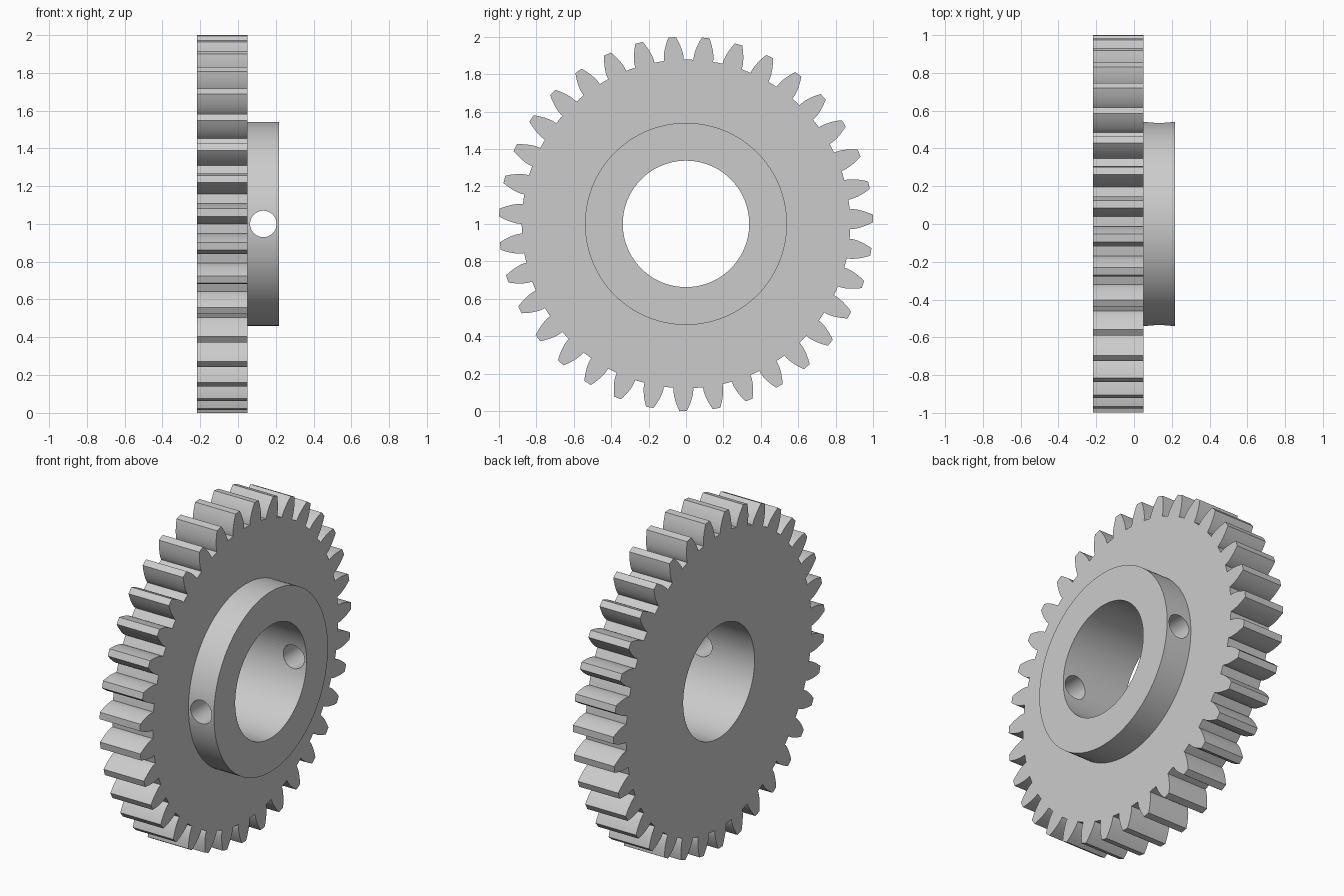
import bpy, bmesh, math
from mathutils import Matrix

cube = bpy.data.objects.get("Cube")
if cube:
    bpy.data.objects.remove(cube, do_unlink=True)

# Proportions
TEETH = 35
TIP = 1.0
MODULE = 2 * TIP / (TEETH + 2)
PITCH = MODULE * TEETH / 2
BASE = PITCH * math.cos(math.radians(20))
ROOT = PITCH - 1.25 * MODULE
CENTRE = 1.0
X_BACK, X_FACE, X_HUB = -0.218, 0.05, 0.218
HUB_R, BORE_R, PIN_R = 0.54, 0.338, 0.07

steel = bpy.data.materials.new("light grey steel")
steel.use_nodes = True
grey = (0.6, 0.6, 0.6, 1)
steel.diffuse_color = grey
steel.node_tree.nodes["Principled BSDF"].inputs["Base Color"].default_value = grey


def make_object(name, bm):
    mesh = bpy.data.meshes.new(name)
    bmesh.ops.recalc_face_normals(bm, faces=bm.faces)
    bm.to_mesh(mesh)
    bm.free()
    mesh.materials.append(steel)
    ob = bpy.data.objects.new(name, mesh)
    bpy.context.collection.objects.link(ob)
    return ob


def cylinder(name, radius, start, end, axis, sides, offset=0):
    """Cylinder along x or y, from start to end on that axis."""
    bm = bmesh.new()
    turn = Matrix.Rotation(math.pi / 2, 4, "Y" if axis == "X" else "X")
    mid = (start + end) / 2
    place = (mid, 0, CENTRE) if axis == "X" else (offset, mid, CENTRE)
    bmesh.ops.create_cone(bm, cap_ends=True, segments=sides, radius1=radius,
                          radius2=radius, depth=end - start,
                          matrix=Matrix.Translation(place) @ turn)
    return make_object(name, bm)


def combine(target, tool, operation):
    mod = target.modifiers.new(tool.name, "BOOLEAN")
    mod.operation = operation
    mod.solver = "EXACT"
    mod.object = tool
    bpy.context.view_layer.objects.active = target
    bpy.ops.object.modifier_apply(modifier=mod.name)
    bpy.data.objects.remove(tool, do_unlink=True)


def involute(angle):
    return math.tan(angle) - angle


def half_angle(r):
    """Half the angular thickness of a tooth at radius r."""
    pressure = math.acos(min(1, BASE / r))
    return math.pi / (2 * TEETH) + involute(math.radians(20)) - involute(pressure)


# Involute tooth profile, repeated around the rim
STEPS = 8
radii = [ROOT] + [BASE + (TIP - BASE) * i / STEPS for i in range(STEPS + 1)]
flank = [(r, half_angle(max(r, BASE))) for r in radii]
tooth = [(r, -a) for r, a in flank] + [(TIP, 0)] + [(r, a) for r, a in reversed(flank)]
pitch_angle = 2 * math.pi / TEETH
tooth.append((ROOT, pitch_angle / 2))
first = math.radians(180.9)

bm = bmesh.new()
rim = []
for k in range(TEETH):
    for r, a in tooth:
        t = first + k * pitch_angle + a
        rim.append(bm.verts.new((X_BACK, r * math.sin(t), CENTRE + r * math.cos(t))))
disc = bm.faces.new(rim)
extruded = bmesh.ops.extrude_face_region(bm, geom=[disc], use_keep_orig=True)
bmesh.ops.translate(bm, vec=(X_FACE - X_BACK, 0, 0),
                    verts=[g for g in extruded["geom"] if isinstance(g, bmesh.types.BMVert)])
gear = make_object("spur_gear", bm)

# Raised hub, shaft bore and cross pin hole
combine(gear, cylinder("hub", HUB_R, X_FACE - 0.1, X_HUB, "X", 128), "UNION")
combine(gear, cylinder("bore_cutter", BORE_R, -0.5, 0.5, "X", 96), "DIFFERENCE")
combine(gear, cylinder("pin_cutter", PIN_R, -0.8, 0.8, "Y", 48,
                       (X_FACE + X_HUB) / 2), "DIFFERENCE")

# Smooth curved walls, crisp edges
bpy.ops.object.select_all(action="DESELECT")
gear.select_set(True)
bpy.context.view_layer.objects.active = gear
bpy.ops.object.shade_smooth_by_angle(angle=math.radians(25))
